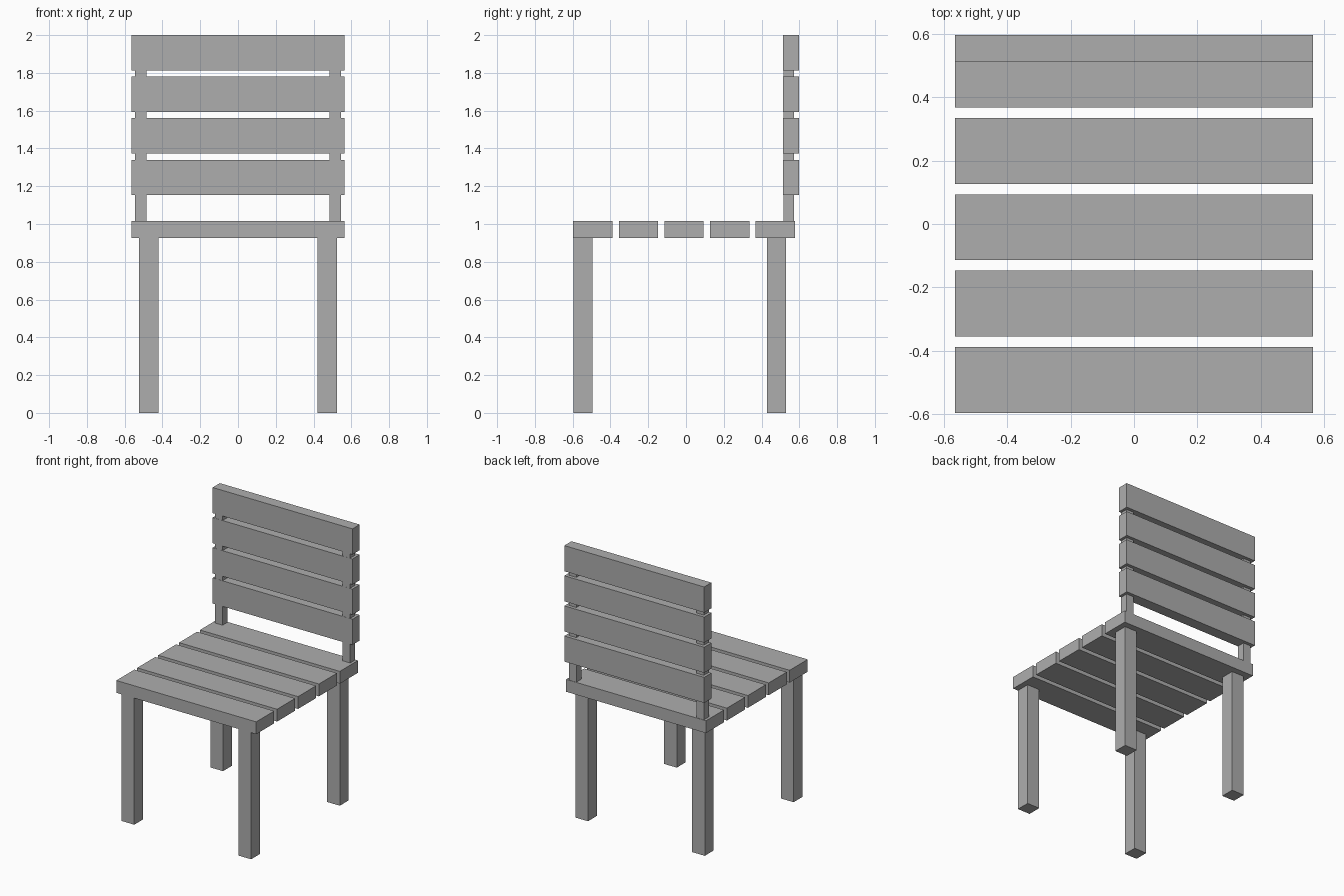
import bpy

if "Cube" in bpy.data.objects:
    bpy.data.objects.remove(bpy.data.objects["Cube"])

grey = bpy.data.materials.new("plain grey")
grey.diffuse_color = (0.42, 0.42, 0.42, 1)
grey.use_nodes = True
grey.node_tree.nodes["Principled BSDF"].inputs["Base Color"].default_value = grey.diffuse_color


def box(name, x, y, z):
    """Add a box spanning the (min, max) ranges x, y and z."""
    spans = (x, y, z)
    bpy.ops.mesh.primitive_cube_add(size=1, location=[(a + b) / 2 for a, b in spans])
    ob = bpy.context.object
    ob.name = name
    ob.scale = [b - a for a, b in spans]
    bpy.ops.object.transform_apply(location=False, rotation=False, scale=True)
    ob.data.materials.append(grey)
    return ob


HALF_W = 0.565
SEAT_BOTTOM, SEAT_TOP = 0.925, 1.015

# Five separate seat slats, front to back
for i in range(5):
    y = -0.597 + i * 0.2413
    box(f"seat_slat_{i + 1}", (-HALF_W, HALF_W), (y, y + 0.208), (SEAT_BOTTOM, SEAT_TOP))

# Four backrest slats, top to bottom
for i in range(4):
    z = 2.0 - i * 0.22
    box(f"back_slat_{i + 1}", (-HALF_W, HALF_W), (0.514, 0.597), (z - 0.187, z))

# Legs and backrest posts on both sides
for side, s in (("left", -1), ("right", 1)):
    leg_x = sorted((s * 0.421, s * 0.523))
    post_x = sorted((s * 0.485, s * 0.545))
    box(f"front_leg_{side}", leg_x, (-0.596, -0.495), (0, SEAT_BOTTOM))
    box(f"back_leg_{side}", leg_x, (0.428, 0.530), (0, SEAT_BOTTOM))
    box(f"back_post_{side}", post_x, (0.515, 0.573), (SEAT_TOP - 0.02, 1.95))
